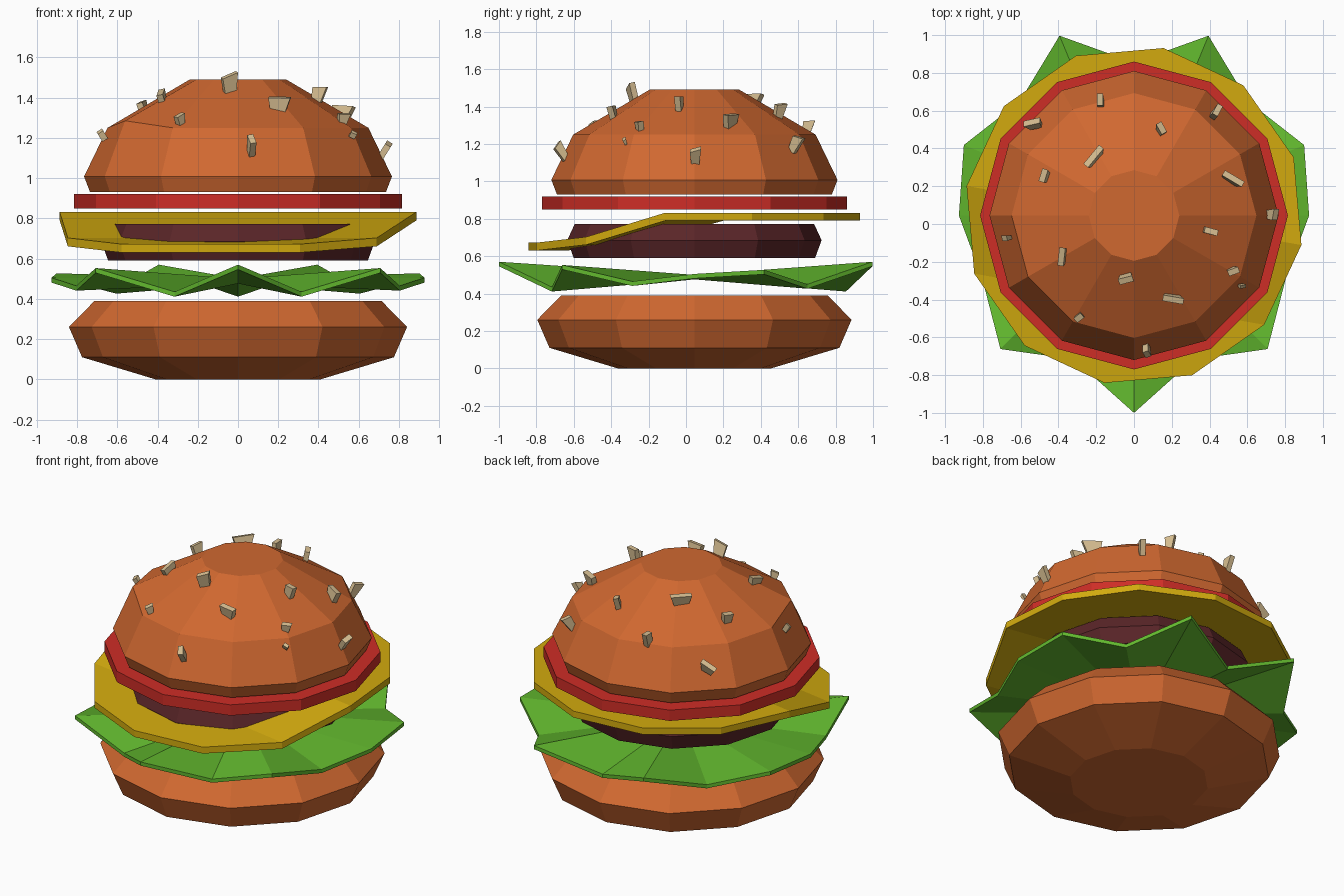
import bpy, bmesh, math
from mathutils import Vector, Matrix

if "Cube" in bpy.data.objects:
    bpy.data.objects.remove(bpy.data.objects["Cube"])

CY = 0.045  # the round layers share this centre in y


def material(name, r, g, b):
    lin = [((c / 255 + 0.055) / 1.055) ** 2.4 for c in (r, g, b)]
    m = bpy.data.materials.new(name)
    m.diffuse_color = (*lin, 1)
    m.use_nodes = True
    m.node_tree.nodes["Principled BSDF"].inputs["Base Color"].default_value = m.diffuse_color
    return m


BUN = material("bun_orange", 208, 104, 48)
RED = material("tomato_red", 206, 45, 38)
YELLOW = material("cheese_yellow", 210, 170, 14)
GREEN = material("lettuce_green", 98, 184, 46)
BROWN = material("patty_brown", 90, 37, 40)
SEED = material("seed_tan", 216, 191, 146)


def finish(bm, name, mat):
    bmesh.ops.recalc_face_normals(bm, faces=bm.faces)
    me = bpy.data.meshes.new(name)
    bm.to_mesh(me)
    bm.free()
    me.materials.append(mat)
    ob = bpy.data.objects.new(name, me)
    bpy.context.collection.objects.link(ob)
    return ob


def polar(r, deg, z):
    a = math.radians(deg)
    return (r * math.cos(a), CY + r * math.sin(a), z)


def lathe(name, profile, mat, bump=None):
    """Twelve-sided solid from (radius, z) rings; bump lifts one vertex."""
    bm = bmesh.new()
    rings = []
    for k, (r, z) in enumerate(profile):
        rings.append([bm.verts.new(polar(r, 30 * i, z + (bump[2] if bump and bump[:2] == (k, i) else 0)))
                      for i in range(12)])
    for a, b in zip(rings, rings[1:]):
        for i in range(12):
            j = (i + 1) % 12
            bm.faces.new((a[i], a[j], b[j], b[i]))
    bm.faces.new(rings[0][::-1])
    bm.faces.new(rings[-1])
    return finish(bm, name, mat)


def sheet(name, points, faces, thick, mat):
    """Thin slab: top faces, matching bottom faces and a rim around the first n points."""
    bm = bmesh.new()
    top = [bm.verts.new(p) for p in points]
    bot = [bm.verts.new((p[0], p[1], p[2] - thick)) for p in points]
    for f in faces:
        bm.faces.new([top[i] for i in f])
        bm.faces.new([bot[i] for i in reversed(f)])
    for e in [e for e in bm.edges if e.is_boundary and e.verts[0] in top]:
        i, j = (top.index(v) for v in e.verts)
        bm.faces.new((top[i], bot[i], bot[j], top[j]))
    return finish(bm, name, mat)


# Buns, patty and tomato
lathe("bottom_bun", [(0.41, 0), (0.775, 0.11), (0.84, 0.26), (0.713, 0.39)], BUN)
lathe("patty", [(0.645, 0.59), (0.68, 0.685), (0.64, 0.772)], BROWN)
lathe("tomato_slice", [(0.815, 0.85), (0.815, 0.92)], RED)
DOME = [(0.735, 0.93), (0.765, 1.008), (0.648, 1.25), (0.24, 1.49)]
lathe("top_bun", DOME, BUN, bump=(2, 7, 0.035))

# Lettuce: wavy sixteen-point leaf, mirrored in x
half = [(-90, 1.045, 0.57), (-67.5, 0.825, 0.435), (-45, 1.0, 0.553), (-22.5, 0.87, 0.465),
        (0, 0.927, 0.505), (22.5, 0.975, 0.527), (45, 0.855, 0.45), (67.5, 1.03, 0.57), (90, 0.81, 0.435)]
leaf = [polar(r, a, z) for a, r, z in half]
leaf += [(-x, y, z) for x, y, z in leaf[-2:0:-1]]
leaf.append((0, CY, 0.50))
sheet("lettuce", leaf, [(i, (i + 1) % 16, 16) for i in range(16)], 0.024, GREEN)

# Cheese: flat back half, front half folded down in two steps
drop = [0.832] * 7 + [0.703] + [0.672] * 3 + [0.703]
cheese = [polar(0.90, 30 * i - 10, z) for i, z in enumerate(drop)]
sheet("cheese_slice", cheese, [tuple(range(7)), (0, 6, 7, 11), (7, 8, 9, 10, 11)], 0.042, YELLOW)


# Sesame seeds: tapered shards set into the top bun
def dome(x, y):
    """Height and outward normal of the top bun at x, y."""
    r = math.hypot(x, y - CY)
    if r < 0.24:
        return 1.49, Vector((0, 0, 1))
    (r0, z0), (r1, z1) = (DOME[3], DOME[2]) if r < 0.64 else (DOME[2], DOME[1])
    n = Vector((x / r * (z0 - z1), (y - CY) / r * (z0 - z1), r1 - r0)).normalized()
    return z0 + (z1 - z0) * (r - r0) / (r1 - r0), n


# x, y, heading in degrees, length, height
seeds = [(-0.175, 0.64, 90, 0.06, 0.09), (-0.52, 0.52, 0, 0.10, 0.06), (-0.205, 0.345, 50, 0.13, 0.07),
         (-0.465, 0.25, 70, 0.07, 0.07), (0.14, 0.49, 120, 0.06, 0.09), (0.42, 0.575, 60, 0.06, 0.09),
         (0.51, 0.235, -30, 0.12, 0.07), (0.71, 0.05, 90, 0.06, 0.10), (0.39, -0.035, -15, 0.07, 0.09),
         (-0.37, -0.165, 80, 0.10, 0.07), (-0.04, -0.275, 20, 0.08, 0.12), (0.20, -0.385, -10, 0.11, 0.075),
         (0.515, -0.245, 20, 0.06, 0.05), (-0.285, -0.485, 40, 0.05, 0.05), (0.065, -0.65, 110, 0.05, 0.10),
         (-0.66, -0.07, 90, 0.03, 0.05), (0.56, -0.32, 100, 0.02, 0.03)]
bm = bmesh.new()
for x, y, deg, length, height in seeds:
    z, n = dome(x, y)
    up = (n + Vector((0, 0, 1))).normalized()
    a = math.radians(deg)
    along = Vector((math.cos(a), math.sin(a), 0))
    along = (along - up * along.dot(up)).normalized()
    side = up.cross(along)
    rot = Matrix((along, side, up)).transposed().to_4x4()
    new = bmesh.ops.create_cube(bm, size=1)["verts"]
    for v in new:
        taper = 0.65 if v.co.z < 0 else 1.0
        slant = 0.2 * height * v.co.x * (v.co.z > 0)
        v.co = Vector((v.co.x * length * taper, v.co.y * 0.032, v.co.z * height + slant))
    bmesh.ops.transform(bm, verts=new, matrix=Matrix.Translation(Vector((x, y, z)) + n * 0.015) @ rot)
finish(bm, "sesame_seeds", SEED)
